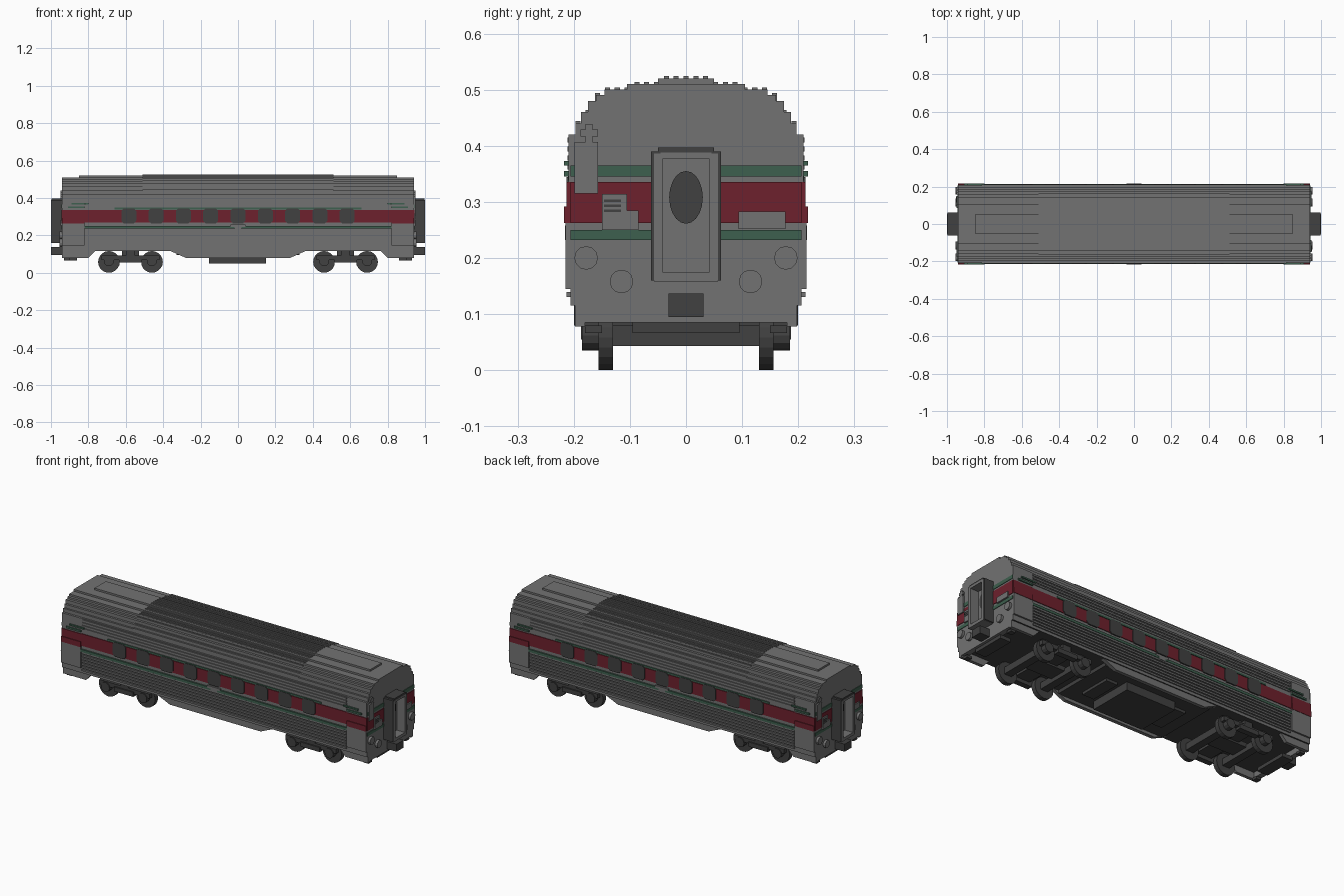
import bpy, bmesh, math
from mathutils import Matrix, Vector

cube = bpy.data.objects.get("Cube")
if cube:
    bpy.data.objects.remove(cube, do_unlink=True)


def material(name, rgb):
    m = bpy.data.materials.new(name)
    m.use_nodes = True
    m.diffuse_color = (*rgb, 1)
    m.node_tree.nodes["Principled BSDF"].inputs["Base Color"].default_value = (*rgb, 1)
    return m


GREY = material("silver grey", (0.17, 0.17, 0.17))
DARK = material("dark grey", (0.052, 0.052, 0.052))
RED = material("deep red", (0.155, 0.015, 0.026))
GREEN = material("dull green", (0.048, 0.115, 0.077))


def finish(name, bm, mat):
    bmesh.ops.recalc_face_normals(bm, faces=bm.faces)
    me = bpy.data.meshes.new(name)
    bm.to_mesh(me)
    bm.free()
    me.materials.append(mat)
    ob = bpy.data.objects.new(name, me)
    bpy.context.collection.objects.link(ob)
    return ob


def prism(bm, points, offset):
    """Extrude a closed outline of 3D points by an offset."""
    face = bm.faces.new([bm.verts.new(p) for p in points])
    ext = bmesh.ops.extrude_face_region(bm, geom=[face], use_keep_orig=True)
    verts = [g for g in ext["geom"] if isinstance(g, bmesh.types.BMVert)]
    bmesh.ops.translate(bm, verts=verts, vec=offset)


def boxes(name, mat, items, sx=False, sy=False):
    """Boxes given as x, y, z ranges, optionally repeated in mirrored x and y."""
    bm = bmesh.new()
    for x0, x1, y0, y1, z0, z1 in items:
        for a in ((1, -1) if sx else (1,)):
            for b in ((1, -1) if sy else (1,)):
                c = Vector(((x0 + x1) / 2 * a, (y0 + y1) / 2 * b, (z0 + z1) / 2))
                s = Matrix.Diagonal((x1 - x0, y1 - y0, z1 - z0, 1))
                bmesh.ops.create_cube(bm, size=1, matrix=Matrix.Translation(c) @ s)
    return finish(name, bm, mat)


def discs(name, mat, centres, radius, depth, axis, sides=16):
    """Cylinders along the x or y axis, mirrored to all four quarters."""
    bm = bmesh.new()
    turn = Matrix.Rotation(math.pi / 2, 4, "Y" if axis == "x" else "X")
    for x, y, z in centres:
        for a in (1, -1):
            for b in (1, -1):
                bmesh.ops.create_cone(bm, cap_ends=True, segments=sides, radius1=radius,
                                      radius2=radius, depth=depth,
                                      matrix=Matrix.Translation((a * x, b * y, z)) @ turn)
    return finish(name, bm, mat)


# Body shell: stepped arch section
steps = [(0.208, 0.42), (0.197, 0.44), (0.187, 0.46), (0.175, 0.48),
         (0.16, 0.49), (0.145, 0.50), (0.105, 0.51)]
half = [(0.206, 0.115)]
for i, (y, z) in enumerate(steps):
    half.append((y if i else 0.206, z))
    half.append((steps[i + 1][0] if i + 1 < len(steps) else 0.0, z))
half.pop()
outline = half + [(-y, z) for y, z in reversed(half)]
bm = bmesh.new()
prism(bm, [(-0.94, y, z) for y, z in outline], (1.88, 0, 0))
body = finish("body_shell", bm, GREY)
body.data.materials.append(DARK)
for p in body.data.polygons:
    if p.normal.z < -0.9 and p.center.z < 0.12:
        p.material_index = 1

boxes("roof_crown", GREY, [(-0.85, 0.85, -0.05, 0.05, 0.509, 0.52)])

# Fine ribs along the middle of the roof
roof = [(0.05, 0.52)] + [(y, z) for y, z in reversed(steps)]
ribs = []
for i in range(12):
    y = i * 0.0175
    z = next(zz for yy, zz in roof if y <= yy)
    ribs.append((-0.51, 0.51, y - 0.0045, y + 0.0045, z - 0.01, z + 0.004))
boxes("roof_ribs", GREY, ribs, sy=True)

# Corrugated side walls
low = [(-0.815, 0.815, 0.2, 0.213, 0.13 + 0.016 * i, 0.139 + 0.016 * i) for i in range(7)]
high = [(-0.815, 0.815, 0.2, 0.211, 0.358 + 0.016 * i, 0.367 + 0.016 * i) for i in range(4)]
boxes("side_ribs", GREY, low + high, sy=True)
boxes("end_side_panels", GREY, [(0.82, 0.94, 0.2, 0.215, 0.145, 0.262),
                                (0.82, 0.94, 0.2, 0.209, 0.335, 0.42)], sx=True, sy=True)

# Skirts: long tapered centre piece and short end pieces
bm = bmesh.new()
for b in (1, -1):
    taper = [(-0.37, 0.12), (-0.28, 0.08), (0.28, 0.08), (0.37, 0.12)]
    prism(bm, [(x, 0.18 * b, z) for x, z in taper], (0, 0.02 * b, 0))
    for a in (1, -1):
        end = [(0.76, 0.12), (0.80, 0.078), (0.94, 0.078), (0.94, 0.12)]
        prism(bm, [(x * a, 0.18 * b, z) for x, z in end], (0, 0.018 * b, 0))
finish("side_skirts", bm, GREY)
boxes("end_skirts", GREY, [(0.91, 0.94, -0.18, 0.18, 0.085, 0.12)], sx=True)
boxes("end_sills", DARK, [(0.86, 0.925, -0.095, 0.095, 0.066, 0.086)], sx=True)
boxes("step_feet", DARK, [(0.9, 0.93, 0.15, 0.18, 0.066, 0.08)], sx=True, sy=True)

# Painted side bands
boxes("red_side_band", RED, [(-0.82, 0.82, 0.2, 0.2095, 0.268, 0.335)], sy=True)
boxes("red_end_corners", RED, [(0.82, 0.94, 0.2, 0.217, 0.262, 0.292),
                               (0.82, 0.94, 0.2, 0.213, 0.292, 0.335)], sx=True, sy=True)
boxes("green_side_lines", GREEN, [(-0.82, 0.82, 0.2, 0.2145, 0.236, 0.25),
                                  (-0.66, 0.66, 0.2, 0.2105, 0.338, 0.348)], sy=True)
boxes("green_corner_lines", GREEN, [(0.82, 0.91, 0.2, 0.217, 0.345, 0.355),
                                    (0.80, 0.89, 0.2, 0.217, 0.365, 0.373)], sx=True, sy=True)

# Nine side windows with clipped corners
bm = bmesh.new()
for i in range(-4, 5):
    corners = [(0.04, 0.026), (0.028, 0.04)]
    pts = []
    for a, b in ((1, 1), (-1, 1), (-1, -1), (1, -1)):
        pair = [(x * a, z * b) for x, z in corners]
        pts += pair if a * b > 0 else pair[::-1]
    for s in (1, -1):
        prism(bm, [(i * 0.146 + x, 0.205 * s, 0.304 + z) for x, z in pts], (0, 0.008 * s, 0))
finish("side_windows", bm, DARK)
boxes("centre_crest", GREY, [(-0.04, 0.04, 0.2, 0.2155, 0.245, 0.258),
                             (-0.02, 0.02, 0.2, 0.2155, 0.232, 0.246)], sy=True)

# Painted bands across both ends
boxes("red_end_band", RED, [(0.935, 0.943, -0.206, 0.206, 0.262, 0.335)], sx=True)
boxes("green_end_bands", GREEN, [(0.935, 0.943, 0.06, 0.206, 0.232, 0.25),
                                 (0.935, 0.943, 0.06, 0.206, 0.345, 0.365)], sx=True, sy=True)

# End fittings: locker, vent, handrail box and round lamps, turned for the far end
for name, turn in (("left", 1), ("right", -1)):
    bits = [(-0.199, -0.157, 0.315, 0.407), (-0.15, -0.105, 0.25, 0.314),
            (-0.105, -0.085, 0.25, 0.285), (0.094, 0.177, 0.252, 0.283),
            (-0.188, -0.157, 0.416, 0.429), (-0.179, -0.167, 0.405, 0.439)]
    items = []
    for y0, y1, z0, z1 in bits:
        xs, ys = sorted((0.935 * turn, 0.95 * turn)), sorted((y0 * turn, y1 * turn))
        items.append((*xs, *ys, z0, z1))
    boxes(name + "_end_fittings", GREY, items)
    slots = []
    for i in range(3):
        xs, ys = sorted((0.945 * turn, 0.952 * turn)), sorted((-0.146 * turn, -0.116 * turn))
        slots.append((*xs, *ys, 0.282 + 0.009 * i, 0.286 + 0.009 * i))
    boxes(name + "_vent_slots", DARK, slots)
discs("end_lamps", GREY, [(0.944, 0.178, 0.2), (0.944, 0.115, 0.158)], 0.021, 0.02, "x", 12)

# Gangway frames, doors and door windows
boxes("gangway_bellows", DARK, [(0.94, 0.998, 0.05, 0.062, 0.16, 0.39),
                                (0.94, 0.998, -0.062, -0.05, 0.16, 0.39),
                                (0.94, 0.998, -0.05, 0.05, 0.385, 0.397)], sx=True)
boxes("gangway_lips", GREY, [(0.95, 1.0, 0.042, 0.057, 0.165, 0.386),
                             (0.95, 1.0, -0.057, -0.042, 0.165, 0.386),
                             (0.95, 1.0, -0.045, 0.045, 0.376, 0.388),
                             (0.94, 1.0, -0.057, 0.057, 0.158, 0.175)], sx=True)
boxes("end_doors", GREY, [(0.935, 0.95, -0.052, 0.052, 0.16, 0.39)], sx=True)
bm = bmesh.new()
for a in (1, -1):
    oval = [(0.949 * a, 0.03 * math.cos(t * math.pi / 10), 0.308 + 0.047 * math.sin(t * math.pi / 10))
            for t in range(20)]
    prism(bm, oval, (0.005 * a, 0, 0))
finish("door_windows", bm, DARK)
boxes("couplers", DARK, [(0.93, 1.0, -0.031, 0.031, 0.095, 0.137)], sx=True)

# Underfloor equipment
boxes("underfloor", DARK, [(-0.33, 0.33, -0.178, 0.178, 0.095, 0.118),
                           (-0.155, 0.15, -0.125, 0.125, 0.05, 0.1),
                           (-0.25, -0.18, -0.09, 0.09, 0.08, 0.1),
                           (0.18, 0.25, -0.09, 0.09, 0.08, 0.1)])

# Bogies: wheels, axles, bearings and frames
axles = (0.46, 0.69)
discs("wheels", DARK, [(x, 0.143, 0.058) for x in axles], 0.058, 0.026, "y", 20)
discs("bearings", DARK, [(x, 0.17, 0.062) for x in axles], 0.027, 0.03, "y", 12)
boxes("axle_beams", DARK, [(x - 0.022, x + 0.022, -0.135, 0.135, 0.043, 0.08) for x in axles], sx=True)
boxes("bogie_frames", DARK, [(0.42, 0.73, 0.156, 0.18, 0.068, 0.093),
                             (0.515, 0.635, 0.156, 0.187, 0.055, 0.08),
                             (0.55, 0.60, 0.15, 0.18, 0.09, 0.12)], sx=True, sy=True)
boxes("bogie_bolsters", DARK, [(0.53, 0.62, -0.16, 0.16, 0.075, 0.118),
                               (0.46, 0.69, -0.05, 0.05, 0.065, 0.09)], sx=True)
